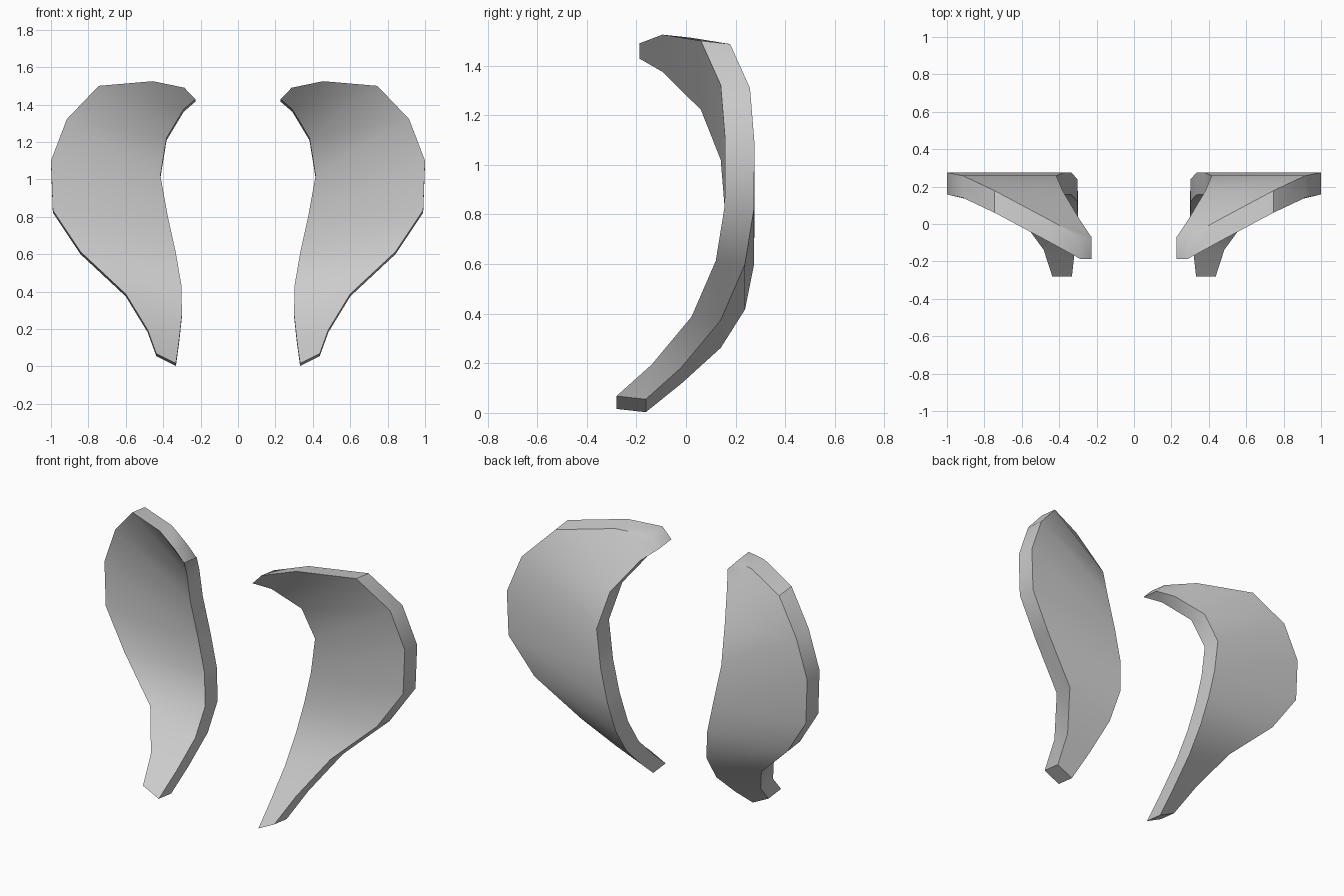
import bpy, bmesh
from mathutils import Vector

if "Cube" in bpy.data.objects:
    bpy.data.objects.remove(bpy.data.objects["Cube"])

# Cross rows from top tip to bottom tip: y, inner (x, z), outer (x, z)
ROWS = [
    (-0.187, (0.228, 1.428), (0.287, 1.490)),
    (-0.095, (0.290, 1.375), (0.455, 1.525)),
    (0.060, (0.382, 1.222), (0.745, 1.500)),
    (0.140, (0.415, 1.020), (0.915, 1.322)),
    (0.158, (0.375, 0.800), (1.000, 1.100)),
    (0.156, (0.333, 0.610), (0.990, 0.835)),
    (0.120, (0.302, 0.430), (0.842, 0.613)),
    (0.022, (0.300, 0.275), (0.600, 0.387)),
    (-0.138, (0.316, 0.130), (0.483, 0.195)),
    (-0.280, (0.332, 0.016), (0.437, 0.068)),
]
BACK = Vector((0, 0.118, -0.013))   # thickness direction


def curved_blade(name, side):
    bm = bmesh.new()
    # front sheet
    rows = [[bm.verts.new((side * x, y, z)) for x, z in (a, b)]
            for y, a, b in ROWS]
    for (a, b), (c, d) in zip(rows, rows[1:]):
        bm.faces.new((a, b, d, c))
    # thicken toward the back, keeping the front sheet
    res = bmesh.ops.extrude_face_region(bm, geom=bm.faces[:],
                                        use_keep_orig=True)
    moved = [g for g in res["geom"] if isinstance(g, bmesh.types.BMVert)]
    bmesh.ops.translate(bm, verts=moved, vec=BACK)
    bmesh.ops.recalc_face_normals(bm, faces=bm.faces[:])
    mesh = bpy.data.meshes.new(name)
    bm.to_mesh(mesh)
    bm.free()
    obj = bpy.data.objects.new(name, mesh)
    bpy.context.collection.objects.link(obj)
    # smooth faces, crisp rim
    bpy.ops.object.select_all(action='DESELECT')
    bpy.context.view_layer.objects.active = obj
    obj.select_set(True)
    bpy.ops.object.shade_smooth_by_angle(angle=0.7)


curved_blade("right_curved_blade", 1)
curved_blade("left_curved_blade", -1)
